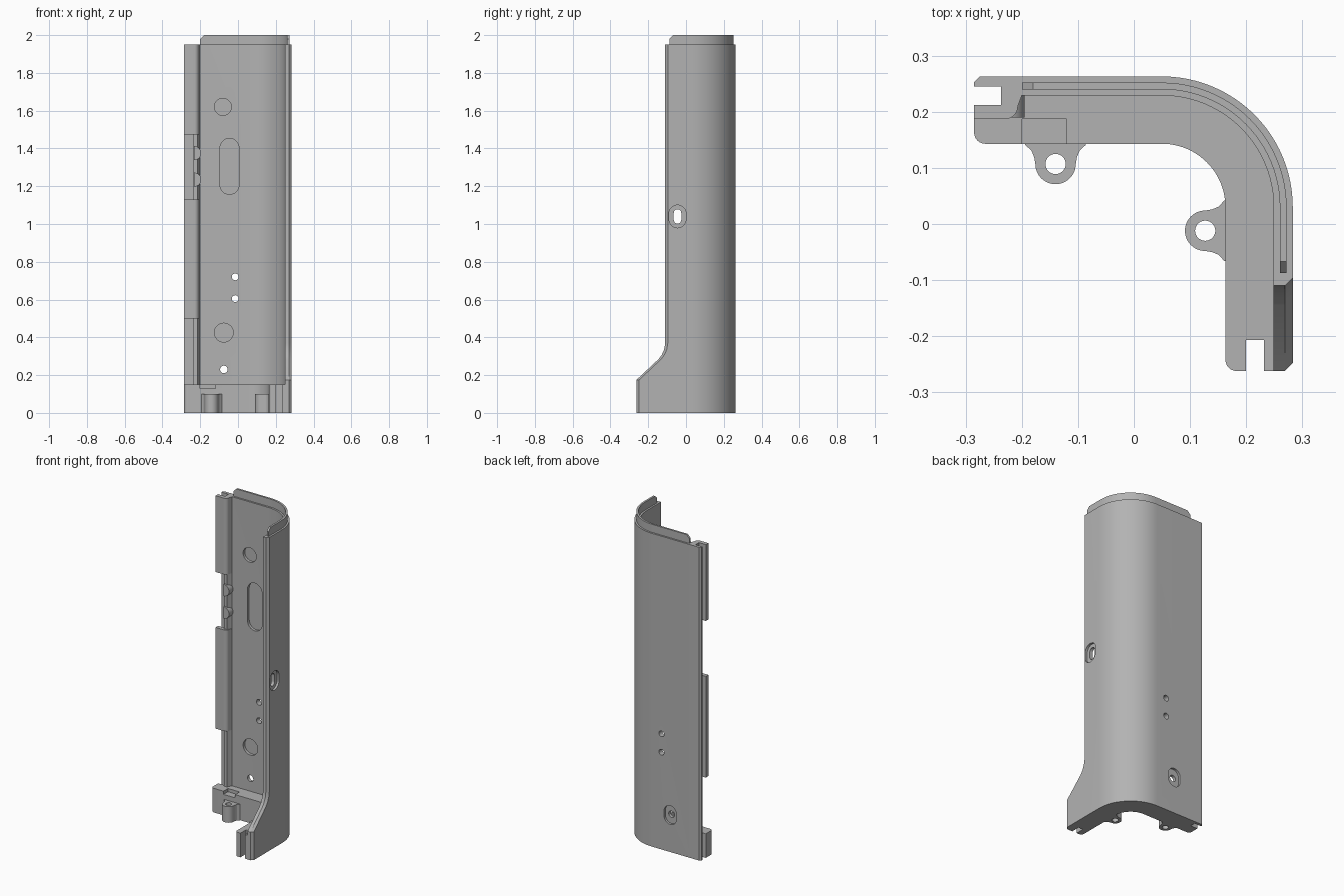
import bpy, bmesh, math

if "Cube" in bpy.data.objects:
    bpy.data.objects.remove(bpy.data.objects["Cube"], do_unlink=True)

grey = bpy.data.materials.new("plain grey")
grey.use_nodes = True
grey.diffuse_color = (0.45, 0.45, 0.45, 1)
grey.node_tree.nodes["Principled BSDF"].inputs["Base Color"].default_value = grey.diffuse_color

CX, CY, R = 0.05, 0.03, 0.233   # bend centre and outer radius
LEFT, FRONT, TOP, BASE = -0.285, -0.262, 1.95, 0.15


def loft(name, sections):
    """Solid through matching closed sections, capped at both ends."""
    bm = bmesh.new()
    rings = [[bm.verts.new(p) for p in s] for s in sections]
    bm.faces.new(rings[0])
    bm.faces.new(rings[-1])
    n = len(rings[0])
    for a, b in zip(rings, rings[1:]):
        for i in range(n):
            j = (i + 1) % n
            bm.faces.new((a[i], a[j], b[j], b[i]))
    bmesh.ops.recalc_face_normals(bm, faces=bm.faces)
    mesh = bpy.data.meshes.new(name)
    bm.to_mesh(mesh)
    bm.free()
    mesh.materials.append(grey)
    ob = bpy.data.objects.new(name, mesh)
    bpy.context.collection.objects.link(ob)
    return ob


def prism(name, pts, lo, hi, axis="z"):
    place = {"x": lambda u, v, t: (t, u, v),
             "y": lambda u, v, t: (u, t, v),
             "z": lambda u, v, t: (u, v, t)}[axis]
    return loft(name, [[place(u, v, t) for u, v in pts] for t in (lo, hi)])


def arc(cx, cy, r, a0, a1, n=24):
    return [(cx + r * math.cos(math.radians(a0 + (a1 - a0) * i / n)),
             cy + r * math.sin(math.radians(a0 + (a1 - a0) * i / n))) for i in range(n + 1)]


def bend(depth):
    return arc(CX, CY, R - depth, 90, 0)


def strip(outer, inner, x0, y0):
    """L-shaped band between two depths below the outer skin."""
    o, i = bend(outer), bend(inner)
    return ([(x0, o[0][1])] + o + [(o[-1][0], y0), (i[-1][0], y0)]
            + i[::-1] + [(x0, i[0][1])])


def rect(u0, u1, v0, v1):
    return [(u0, v0), (u1, v0), (u1, v1), (u0, v1)]


def stadium(u, v, r, half):
    """Upright slot outline; half is its total half height."""
    s = half - r
    if s <= 0:
        return arc(u, v, r, 0, 360, 32)[:-1]
    return arc(u, v + s, r, 0, 180, 16) + arc(u, v - s, r, 180, 360, 16)


def cut(ob, cutter):
    mod = ob.modifiers.new("cut", "BOOLEAN")
    mod.operation = "DIFFERENCE"
    mod.solver = "EXACT"
    mod.object = cutter
    bpy.context.view_layer.objects.active = ob
    bpy.ops.object.modifier_apply(modifier=mod.name)
    bpy.data.objects.remove(cutter, do_unlink=True)


# Curved shell wall
wall = prism("shell_wall", strip(0, 0.034, -0.21, -0.095), 0, TOP)

# Blind pockets in the inner face
for x, z, r, half in ((-0.08, 1.62, 0.045, 0), (-0.045, 1.305, 0.05, 0.148), (-0.075, 0.425, 0.05, 0)):
    cut(wall, prism("pocket_cutter", stadium(x, z, r, half), 0.2, 0.246, "y"))

# Holes through the back, and the countersunk screw seats
for x, z, r in ((-0.015, 0.72, 0.018), (-0.015, 0.605, 0.018), (-0.075, 0.23, 0.02)):
    cut(wall, prism("hole_cutter", stadium(x, z, r, 0), 0.2, 0.3, "y"))
cut(wall, prism("seat_cutter", stadium(-0.075, 0.23, 0.042, 0.058), 0.249, 0.3, "y"))
cut(wall, prism("hole_cutter", stadium(-0.045, 1.04, 0.02, 0.038), 0.2, 0.32, "x"))
cut(wall, prism("seat_cutter", stadium(-0.045, 1.04, 0.045, 0.06), 0.269, 0.32, "x"))

# Front edge of the wall, flaring forward at the foot, with a chamfered outer corner
edge = [(FRONT, 0), (FRONT, 0.175), (-0.145, 0.285), (-0.128, 0.308),
        (-0.116, 0.335), (-0.11, 0.37), (-0.11, TOP)]
back = [(-0.095, TOP), (-0.095, 0)]
loft("flared_front_edge", [
    [(x, y + shift, z) for y, z in edge] + [(x, y, z) for y, z in back]
    for x, shift in ((0.249, 0), (0.269, 0), (0.283, 0.014))])

# Thin lip on top with sloped ends
loft("top_lip", [[(x, y, z) for x, y in strip(0.011, 0.023, -0.2 + s, -0.087 + s)]
                 for z, s in ((1.94, 0), (1.98, 0), (2.0, 0.02))])

# Side channel: back flange and web run the full height
flange = [(-0.2, 0.263), (-0.275, 0.263), (LEFT, 0.253), (LEFT, 0.245), (-0.237, 0.245),
          (-0.237, 0.2), (-0.215, 0.2), (-0.207, 0.218), (-0.2, 0.229)]
prism("channel_back_flange", flange, 0, TOP)

# Front flange of the channel, in separate lengths
lip = ([(LEFT, 0.212), (LEFT, 0.187)] + arc(-0.23, 0.21, 0.023, -90, 0, 8)
       + [(-0.2, 0.229), (-0.237, 0.229), (-0.237, 0.212)])
for name, lo, hi in (("upper", 1.475, TOP), ("lower", 0.5, 1.13)):
    prism(name + "_channel_front_flange", lip, lo, hi)

# Rounded latch bumps in the gap
for i, z in enumerate((1.235, 1.375)):
    prism("latch_bump_%d" % (i + 1), arc(-0.232, z, 0.037, -90, 90, 16), 0.19, 0.24, "y")

# Thick foot block following the bend, with slots at both ends
outline = ([(-0.237, 0.243)] + bend(0.02)
           + [(0.263, FRONT), (0.232, FRONT), (0.232, -0.207), (0.2, -0.207), (0.2, FRONT)]
           + arc(0.183, -0.242, 0.02, -90, -180, 6)
           + bend(0.12)[::-1]
           + arc(-0.265, 0.163, 0.02, -90, -180, 6)
           + [(LEFT, 0.212), (-0.237, 0.212)])
foot = prism("foot_block", outline, 0, BASE)
cut(foot, prism("pocket_cutter", rect(-0.2, -0.12, 0.13, 0.187), 0.13, 0.2))

# Screw bosses on the inner side of the foot
half_ring = arc(0, 0, 0.036, 180, 360, 24)
fillet = [(0.038, 0.012), (0.043, 0.024), (0.054, 0.034), (0.054, 0.045)]
boss = half_ring + fillet + [(-u, v) for u, v in reversed(fillet)]
hole = stadium(0, 0, 0.018, 0)
for name, cx, cy, swap in (("back_boss", -0.14, 0.107, False), ("side_boss", 0.127, -0.012, True)):
    def put(pts):
        return [(cx + (v if swap else u), cy + (u if swap else v)) for u, v in pts]
    ob = prism(name, put(boss), 0, 0.1)
    cut(ob, prism("boss_hole_cutter", put(hole), -0.1, 0.2))

# Smooth the curves, keep the corners crisp
bpy.ops.object.select_all(action="DESELECT")
for ob in bpy.context.collection.objects:
    if ob.type == "MESH" and ob.data.materials and ob.data.materials[0] == grey:
        ob.select_set(True)
        bpy.context.view_layer.objects.active = ob
bpy.ops.object.shade_smooth_by_angle(angle=math.radians(25))
